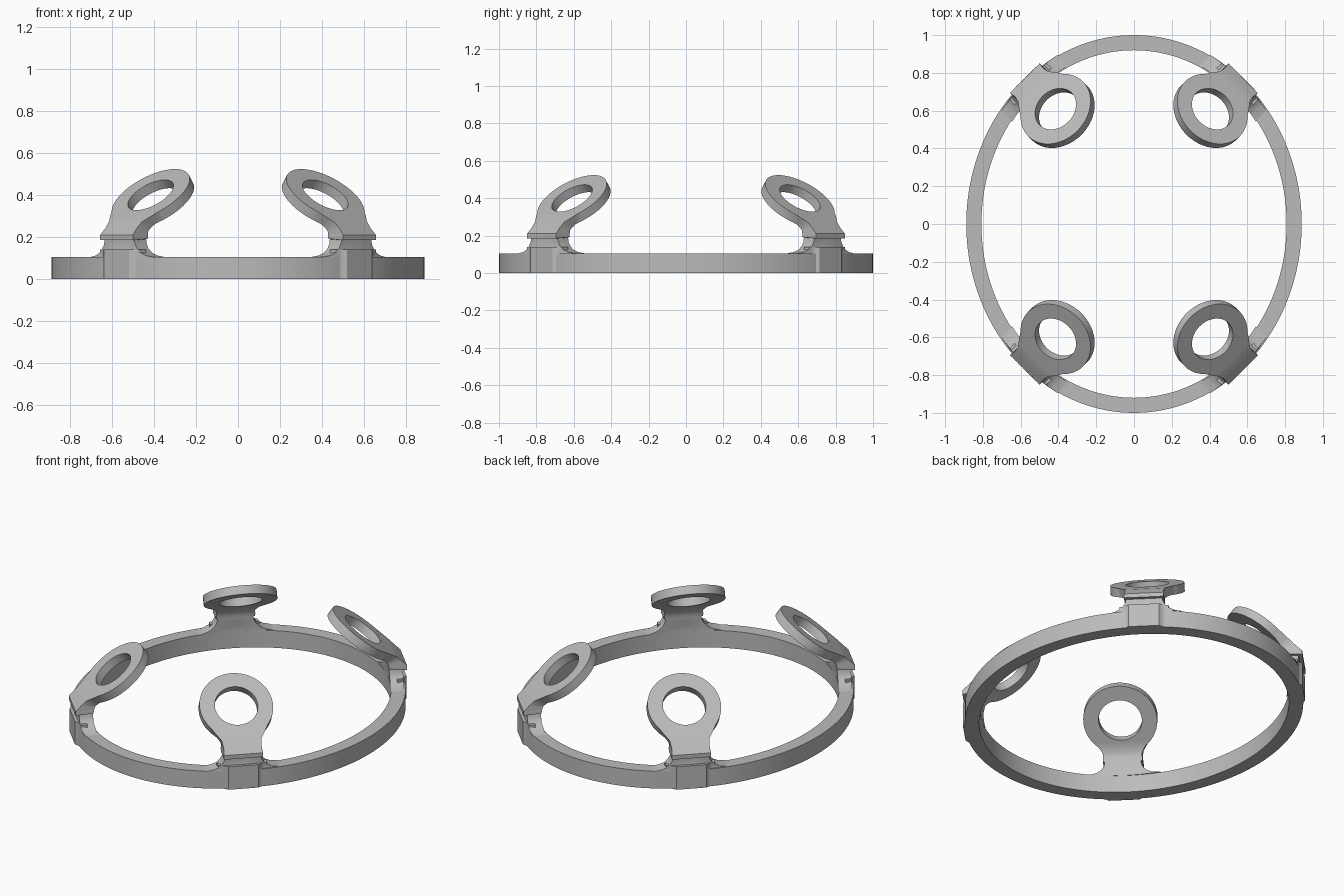
import bpy, bmesh
from math import sin, cos, pi, radians, sqrt

cube = bpy.data.objects.get("Cube")
if cube:
    bpy.data.objects.remove(cube, do_unlink=True)

grey = bpy.data.materials.new("plain_grey")
grey.use_nodes = True
grey.diffuse_color = (0.5, 0.5, 0.5, 1)
grey.node_tree.nodes["Principled BSDF"].inputs["Base Color"].default_value = (0.5, 0.5, 0.5, 1)


def loft(name, sections, looped=False):
    """Skin closed cross-sections; cap the ends unless the loft is looped."""
    bm = bmesh.new()
    rows = [[bm.verts.new(p) for p in s] for s in sections]
    n = len(rows[0])
    pairs = list(zip(rows, rows[1:]))
    if looped:
        pairs.append((rows[-1], rows[0]))
    else:
        bm.faces.new(rows[0])
        bm.faces.new(rows[-1])
    for a, b in pairs:
        for i in range(n):
            j = (i + 1) % n
            bm.faces.new((a[i], a[j], b[j], b[i]))
    bmesh.ops.recalc_face_normals(bm, faces=bm.faces)
    mesh = bpy.data.meshes.new(name)
    bm.to_mesh(mesh)
    bm.free()
    mesh.materials.append(grey)
    obj = bpy.data.objects.new(name, mesh)
    bpy.context.collection.objects.link(obj)
    bpy.ops.object.select_all(action='DESELECT')
    obj.select_set(True)
    bpy.context.view_layer.objects.active = obj
    bpy.ops.object.shade_smooth_by_angle(angle=radians(30))
    return obj


# Oval base band
BAND_TOP, WALL, STEPS = 0.105, 0.08, 144
band = []
for k in range(STEPS):
    a = 2 * pi * k / STEPS
    band.append([((0.888 - d) * cos(a), (1 - d) * sin(a), z)
                 for d, z in ((0, 0), (0, BAND_TOP), (WALL, BAND_TOP), (WALL, 0))])
loft("base_band", band, looped=True)

# Stem stations: outer (u, z), inner (u, z), half width
STEM = [
    ((-0.012, 0.105), (-0.091, 0.105), 0.21),
    ((-0.013, 0.112), (-0.091, 0.112), 0.168),
    ((-0.014, 0.125), (-0.092, 0.125), 0.138),
    ((-0.017, 0.145), (-0.094, 0.145), 0.117),
    ((-0.020, 0.165), (-0.097, 0.165), 0.105),
    ((-0.020, 0.185), (-0.100, 0.190), 0.10),
    ((0, 0.185), (-0.100, 0.192), 0.11),
    ((0, 0.21), (-0.103, 0.212), 0.11),
    ((-0.03, 0.241), (-0.107, 0.226), 0.106),
    ((-0.06, 0.272), (-0.115, 0.240), 0.111),
    ((-0.08, 0.287), (-0.130, 0.260), 0.126),
    ((-0.102, 0.304), (-0.145, 0.273), 0.143),
    ((-0.126, 0.322), (-0.156, 0.282), 0.158),
]
COLS = 12
# Half outline of the outer block: (half width, u)
BLOCK = [(0.14, -0.06), (0.135, -0.024), (0.115, -0.02), (0.1, -0.014),
         (0.093, -0.006), (0.084, 0)]
TILT = radians(37)


def build_mount(tag, sx, sy):
    def place(u, w, z):
        # u points outward along the diagonal, w runs across it
        return (sx * (0.578 + (u - w) / sqrt(2)), sy * (0.772 + (u + w) / sqrt(2)), z)

    # Flared stem, lip and neck, curved to follow the band at its foot
    sections = []
    for (uo, zo), (ui, zi), half in STEM:
        bend = 0.54 * max(0, min(1, (0.185 - zo) / 0.06))
        ws = [half * (2 * c / COLS - 1) for c in range(COLS + 1)]
        sections.append([place(uo - bend * w * w, w, zo) for w in ws]
                        + [place(ui - bend * w * w, w, zi) for w in reversed(ws)])
    loft("stem_" + tag, sections)

    # Block on the outside of the band
    outline = BLOCK + [(-w, u) for w, u in reversed(BLOCK)]
    loft("block_" + tag, [[place(u, w, z) for w, u in outline] for z in (0, 0.14)])

    # Tilted eye ring
    eye = []
    for k in range(64):
        a = 2 * pi * k / 64
        section = []
        for r, t in ((0.205, 0), (0.205, 0.05), (0.12, 0.05), (0.12, 0)):
            s = r * cos(a)
            section.append(place(-0.23 + s * cos(TILT) - t * sin(TILT), r * sin(a),
                                 0.40 - s * sin(TILT) - t * cos(TILT)))
        eye.append(section)
    loft("eye_" + tag, eye, looped=True)


for side, sx in (("left", 1), ("right", -1)):
    for end, sy in (("front", -1), ("back", 1)):
        build_mount(end + "_" + side, sx, sy)
